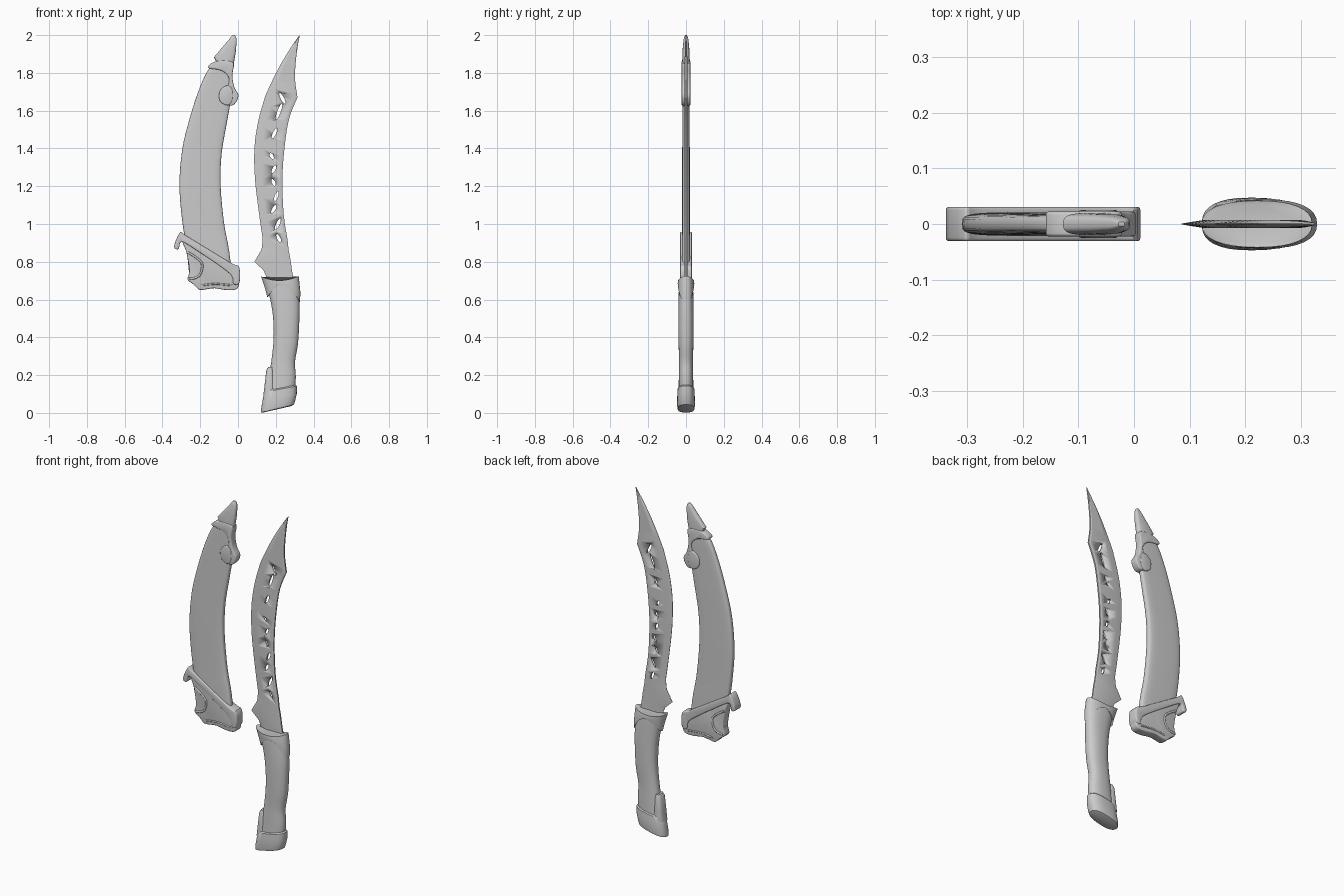
import bpy, bmesh, math
from mathutils import Vector

if "Cube" in bpy.data.objects:
    bpy.data.objects.remove(bpy.data.objects["Cube"])


def smooth(pts, n=4, closed=False):
    """Catmull-Rom resampling of tuples."""
    m, out = len(pts), []
    get = lambda i: Vector(pts[i % m] if closed else pts[max(0, min(m - 1, i))])
    for i in range(m if closed else m - 1):
        a, b, c, d = (get(i + k) for k in (-1, 0, 1, 2))
        for s in range(n):
            t = s / n
            out.append(0.5 * (2 * b + (c - a) * t + (2 * a - 5 * b + 4 * c - d) * t * t
                              + (3 * b - a - 3 * c + d) * t ** 3))
    if not closed:
        out.append(get(m - 1))
    return [tuple(p) for p in out]


def finish(name, bm, angle=35, bevel=0):
    bmesh.ops.recalc_face_normals(bm, faces=bm.faces)
    me = bpy.data.meshes.new(name)
    bm.to_mesh(me)
    bm.free()
    ob = bpy.data.objects.new(name, me)
    bpy.context.collection.objects.link(ob)
    bpy.ops.object.select_all(action='DESELECT')
    ob.select_set(True)
    bpy.context.view_layer.objects.active = ob
    if bevel:
        mod = ob.modifiers.new("round", 'BEVEL')
        mod.width, mod.segments, mod.use_clamp_overlap = bevel, 3, False
        mod.limit_method, mod.angle_limit = 'ANGLE', math.radians(50)
        bpy.ops.object.modifier_apply(modifier=mod.name)
    bpy.ops.object.shade_smooth_by_angle(angle=math.radians(angle))
    return ob


def oval(p, n=32):
    """Superellipse section as (position across 0..1, thickness factor)."""
    f = lambda v: math.copysign(abs(v) ** p, v) if abs(v) > 1e-6 else 0
    return [(0.5 - 0.5 * f(math.cos(2 * math.pi * i / n)),
             f(math.sin(2 * math.pi * i / n))) for i in range(n)]


def loft(name, rows, section, angle=35):
    """Rows: left x, left z, right x, right z, half thickness, arch."""
    bm, rings = bmesh.new(), []
    for xl, zl, xr, zr, h, *arch in rows:
        k = arch[0] if arch else 0
        rings.append([bm.verts.new((xl + (xr - xl) * t, h * y,
                                    zl + (zr - zl) * t + k * 4 * t * (1 - t)))
                      for t, y in section])
    n = len(section)
    for a, b in zip(rings, rings[1:]):
        for i in range(n):
            bm.faces.new((a[i], a[(i + 1) % n], b[(i + 1) % n], b[i]))
    bm.faces.new(rings[0])
    bm.faces.new(rings[-1][::-1])
    return finish(name, bm, angle)


def prism(bm, pts, h):
    a = [bm.verts.new((x, -h, z)) for x, z in pts]
    b = [bm.verts.new((x, h, z)) for x, z in pts]
    bm.faces.new(a)
    bm.faces.new(b[::-1])
    for i in range(len(a)):
        j = (i + 1) % len(a)
        bm.faces.new((a[i], b[i], b[j], a[j]))


def slab(name, pts, h, bevel=0.006):
    bm = bmesh.new()
    prism(bm, smooth(pts, 3, True), h)
    return finish(name, bm, 35, bevel)


def ridges(name, pts, y, r=0.006):
    """Matching raised lines on the front and back."""
    cu = bpy.data.curves.new(name, 'CURVE')
    cu.dimensions, cu.bevel_depth, cu.bevel_resolution, cu.use_fill_caps = '3D', r, 2, True
    path = smooth(pts, 4)
    for side in (-y, y):
        sp = cu.splines.new('POLY')
        sp.points.add(len(path) - 1)
        for p, (x, z) in zip(sp.points, path):
            p.co = (x, side, z, 1)
    ob = bpy.data.objects.new(name, cu)
    bpy.context.collection.objects.link(ob)
    bpy.ops.object.select_all(action='DESELECT')
    ob.select_set(True)
    bpy.context.view_layer.objects.active = ob
    bpy.ops.object.convert(target='MESH')


# Blade: spur at the root, curved belly, clipped point
H = 0.007
root = [(.155, .66, .297, .66, H), (.155, .707, .294, .707, H), (.135, .755, .285, .76, H),
        (.087, .80, .278, .81, H), (.125, .865, .267, .87, H)]
belly = [(.131, .92, .262, .92, H), (.112, 1.05, .242, 1.05, H), (.09, 1.237, .235, 1.237, H),
         (.087, 1.40, .246, 1.40, H), (.107, 1.545, .27, 1.555, H), (.145, 1.68, .315, 1.67, H)]
point = [(.145, 1.68, .315, 1.67, H), (.187, 1.77, .302, 1.767, H), (.237, 1.865, .306, 1.86, H),
         (.287, 1.945, .316, 1.94, .005), (.325, 2.0, .327, 2.0, .002)]
section = [(0, .12), (.25, 1), (.92, 1), (1, .6), (1, -.6), (.92, -1), (.25, -1), (0, -.12)]
blade = loft("blade", root + smooth(belly) + smooth(point)[1:], section, 12)

# Slanted slots cut through the blade: x, z, lean in degrees, half length
slots = [(.235, 1.665, -28, .033), (.217, 1.595, 20, .045), (.193, 1.48, 25, .03),
         (.178, 1.36, -30, .018), (.19, 1.29, 25, .022), (.188, 1.22, -25, .02),
         (.203, 1.147, 20, .027), (.19, 1.08, 30, .025), (.211, 1.0, 25, .032),
         (.215, .925, -25, .024)]
bm = bmesh.new()
for x, z, lean, L in slots:
    a = math.radians(lean)
    lens = [(.009 * math.sin(k * math.pi / 6), L * math.cos(k * math.pi / 6)) for k in range(12)]
    prism(bm, [(x + u * math.cos(a) + v * math.sin(a), z - u * math.sin(a) + v * math.cos(a))
               for u, v in lens], .05)
cutter = finish("slot_cutter", bm)
cutter.hide_render = True
bpy.context.view_layer.objects.active = blade
mod = blade.modifiers.new("slots", 'BOOLEAN')
mod.operation, mod.object, mod.solver = 'DIFFERENCE', cutter, 'EXACT'
bpy.ops.object.modifier_apply(modifier=mod.name)
bpy.data.objects.remove(cutter)

# Handle: grip, guard collar with arched lower edge, pommel and heel spur
grip = [(.145, .08, .30, .10, .040), (.165, .2, .306, .19, .038), (.18, .30, .302, .27, .037),
        (.189, .40, .318, .37, .040), (.186, .50, .325, .50, .041), (.175, .58, .325, .58, .040),
        (.158, .65, .318, .65, .038), (.145, .69, .312, .69, .036)]
loft("grip", smooth(grip), oval(.85))
collar = [(.165, .622, .320, .595, .036, .075), (.155, .612, .329, .584, .043, .078),
          (.146, .65, .330, .64, .044, .04), (.130, .70, .324, .70, .043, -.005),
          (.122, .722, .321, .724, .042, -.022), (.130, .720, .313, .722, .036, -.022)]
loft("guard_collar", collar, oval(.85))
pommel = [(.138, .003, .282, .036, .034), (.122, .002, .296, .044, .044),
          (.122, .02, .302, .062, .0475), (.132, .075, .311, .10, .0465),
          (.139, .11, .312, .142, .044), (.146, .118, .305, .148, .038)]
loft("pommel", pommel, oval(.8))
loft("heel_spur", [(.134, .09, .20, .09, .036), (.141, .15, .195, .15, .034),
                   (.150, .225, .188, .225, .03), (.160, .243, .182, .243, .024)], oval(.7))

# Sheath body
sheath = [(-.255, .70, -.03, .70, .022), (-.272, .86, -.047, .86, .022),
          (-.297, 1.03, -.073, 1.0, .021), (-.310, 1.21, -.092, 1.2, .021),
          (-.295, 1.396, -.087, 1.37, .020), (-.257, 1.555, -.06, 1.53, .019),
          (-.207, 1.71, -.038, 1.66, .018), (-.155, 1.82, -.033, 1.77, .017),
          (-.09, 1.88, -.03, 1.85, .014)]
loft("sheath_body", smooth(sheath), oval(.5))

# Sheath end: horn tip, collar, angular boss
horn = [(-.095, 1.82, -.035, 1.78, .020), (-.128, 1.882, -.022, 1.85, .020),
        (-.083, 1.935, -.012, 1.91, .018), (-.045, 1.98, -.007, 1.97, .013),
        (-.036, 1.993, -.010, 1.99, .009), (-.028, 2.0, -.017, 2.0, .004)]
loft("sheath_horn_tip", horn, oval(.65))
slab("sheath_end_collar", [(-.156, 1.825), (-.15, 1.845), (-.114, 1.862), (-.06, 1.865),
                           (-.022, 1.85), (-.03, 1.79), (-.02, 1.725), (.003, 1.68), (-.018, 1.635),
                           (-.05, 1.632), (-.06, 1.70), (-.047, 1.77), (-.087, 1.812)], .0225)
slab("sheath_end_boss", [(-.098, 1.70), (-.065, 1.732), (-.032, 1.72), (-.03, 1.655),
                         (-.055, 1.628), (-.095, 1.65)], .025)

# Sheath mouth: lower plate, raised diagonal band with hook, ridges
slab("sheath_mouth", [(-.29, .92), (-.274, .855), (-.257, .755), (-.267, .707), (-.235, .68),
                      (-.204, .652), (-.165, .655), (-.124, .66), (-.06, .650), (-.008, .655),
                      (.006, .69), (0, .76), (-.12, .83)], .0255)
slab("sheath_mouth_band", [(-.306, .957), (-.278, .94), (-.16, .868), (-.035, .792), (.007, .77),
                           (.008, .69), (-.024, .682), (-.036, .73), (-.124, .797), (-.204, .85),
                           (-.265, .89), (-.303, .905), (-.315, .866), (-.339, .882)], .031)
ridges("mouth_ridges", [(-.265, .85), (-.225, .825), (-.19, .79), (-.198, .738),
                        (-.225, .715), (-.258, .71)], .0245)
ridges("lip_ridges", [(-.19, .675), (-.12, .683), (-.03, .675)], .0245, .005)
